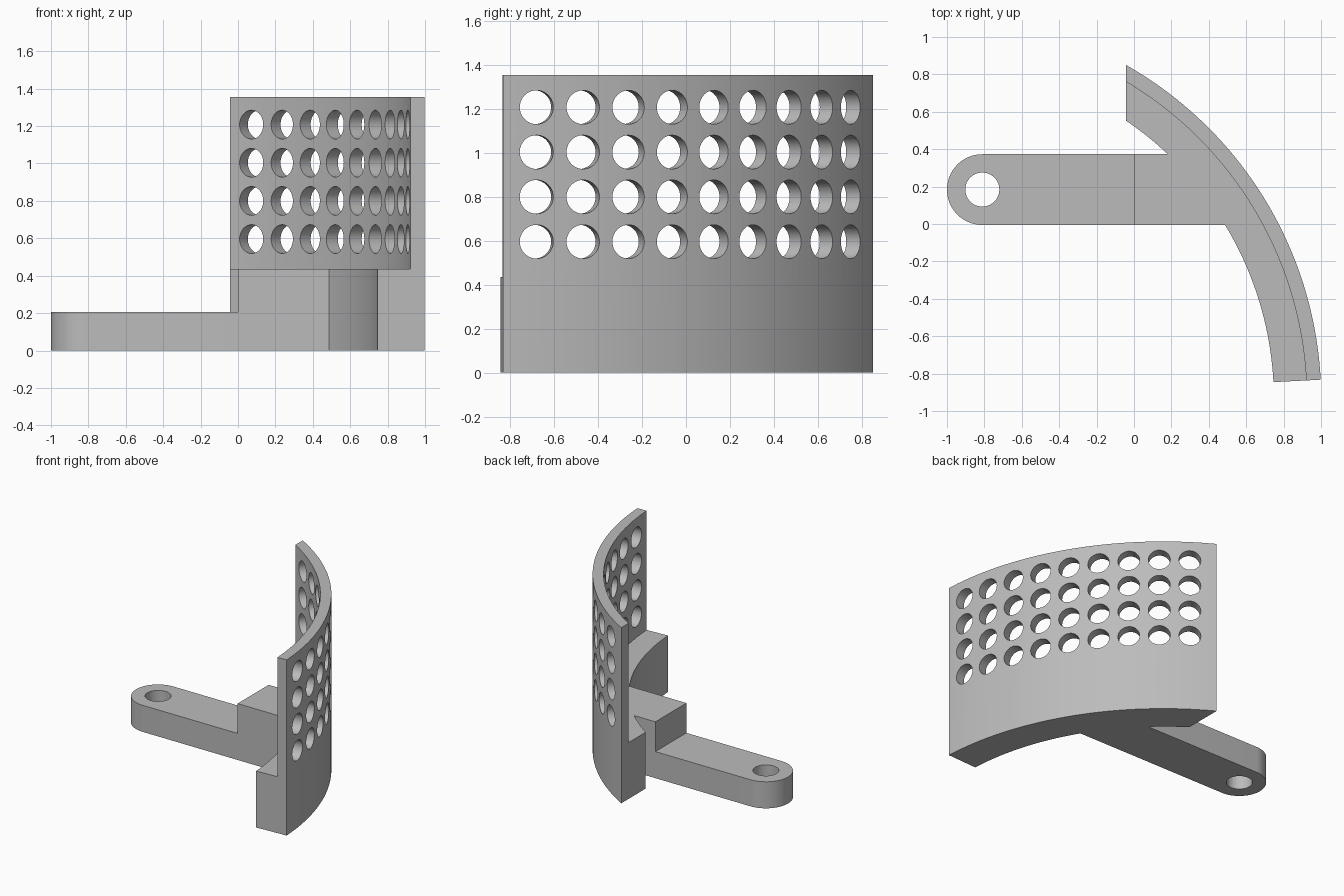
import bpy, bmesh
from math import sin, cos, asin, acos, radians, pi
from mathutils import Matrix, Vector

cube = bpy.data.objects.get("Cube")
if cube:
    bpy.data.objects.remove(cube, do_unlink=True)

# Shared dimensions
CX, CY = -1.056, -0.94             # centre of the curved wall
R_IN, R_MID, R_OUT = 1.804, 1.98, 2.057
START = radians(3)
CUT_X = -0.043                     # flat cut at the far end of the wall
ARM_Y0, ARM_Y1 = -0.005, 0.373
BASE_H, ARM_H, WALL_H = 0.435, 0.205, 1.355

grey = bpy.data.materials.new("plain grey")
grey.use_nodes = True
grey.diffuse_color = (0.5, 0.5, 0.5, 1)
grey.node_tree.nodes["Principled BSDF"].inputs["Base Color"].default_value = grey.diffuse_color


def arc(cx, cy, r, a0, a1, n):
    return [(cx + r * cos(a0 + (a1 - a0) * i / n),
             cy + r * sin(a0 + (a1 - a0) * i / n)) for i in range(n + 1)]


def wall_arc(r, a0=START, a1=None, n=48):
    return arc(CX, CY, r, a0, acos((CUT_X - CX) / r) if a1 is None else a1, n)


def add_object(name, bm):
    bmesh.ops.recalc_face_normals(bm, faces=bm.faces[:])
    mesh = bpy.data.meshes.new(name)
    bm.to_mesh(mesh)
    bm.free()
    mesh.materials.append(grey)
    ob = bpy.data.objects.new(name, mesh)
    bpy.context.collection.objects.link(ob)
    return ob


def extrude_outline(name, outline, height):
    bm = bmesh.new()
    face = bm.faces.new([bm.verts.new((x, y, 0)) for x, y in outline])
    top = bmesh.ops.extrude_face_region(bm, geom=[face])["geom"]
    verts = [v for v in top if isinstance(v, bmesh.types.BMVert)]
    bmesh.ops.translate(bm, verts=verts, vec=(0, 0, height))
    return add_object(name, bm)


def drill(name, places, radius, depth, sides):
    bm = bmesh.new()
    for matrix in places:
        bmesh.ops.create_cone(bm, cap_ends=True, segments=sides, radius1=radius,
                              radius2=radius, depth=depth, matrix=matrix)
    ob = add_object(name, bm)
    ob.hide_render = True
    return ob


def combine(target, other, operation):
    mod = target.modifiers.new(operation.lower(), "BOOLEAN")
    mod.object, mod.operation, mod.solver = other, operation, "EXACT"
    bpy.context.view_layer.objects.active = target
    bpy.ops.object.modifier_apply(modifier=mod.name)
    bpy.data.objects.remove(other, do_unlink=True)


# Tall curved wall with a grid of radial holes
wall = extrude_outline("perforated_wall", wall_arc(R_MID) + wall_arc(R_OUT)[::-1], WALL_H)
places = []
for col in range(9):
    a = radians(7.25 + 6 * col)
    out = Vector((cos(a), sin(a), 0))
    turn = out.to_track_quat("Z", "Y").to_matrix().to_4x4()
    for row in range(4):
        pos = Vector((CX, CY, 0.596 + 0.204 * row)) + out * 2.02
        places.append(Matrix.Translation(pos) @ turn)
combine(wall, drill("wall_drill", places, 0.077, 0.3, 40), "DIFFERENCE")

# Thick curved foot joined to the square block
a0, a1 = (asin((y - CY) / R_IN) for y in (ARM_Y0, ARM_Y1))
outline = (wall_arc(R_IN, START, a0, 24) + [(0, ARM_Y0), (0, ARM_Y1)]
           + wall_arc(R_IN, a1, None, 12) + wall_arc(R_MID + 0.03)[::-1])
base = extrude_outline("curved_base", outline, BASE_H)

# Low arm with a rounded end and pivot hole
mid, rad = (ARM_Y0 + ARM_Y1) / 2, (ARM_Y1 - ARM_Y0) / 2
outline = arc(rad - 1, mid, rad, pi / 2, 3 * pi / 2, 32) + [(0.1, ARM_Y0), (0.1, ARM_Y1)]
arm = extrude_outline("arm", outline, ARM_H)
pivot = drill("pivot_drill", [Matrix.Translation((rad - 1, mid, 0.1))], 0.091, 0.6, 48)
combine(arm, pivot, "DIFFERENCE")

# One solid bracket
combine(base, arm, "UNION")
combine(base, wall, "UNION")
base.name = "curved_bracket"
bpy.ops.object.select_all(action="DESELECT")
base.select_set(True)
bpy.context.view_layer.objects.active = base
bpy.ops.object.shade_smooth_by_angle(angle=radians(30))
